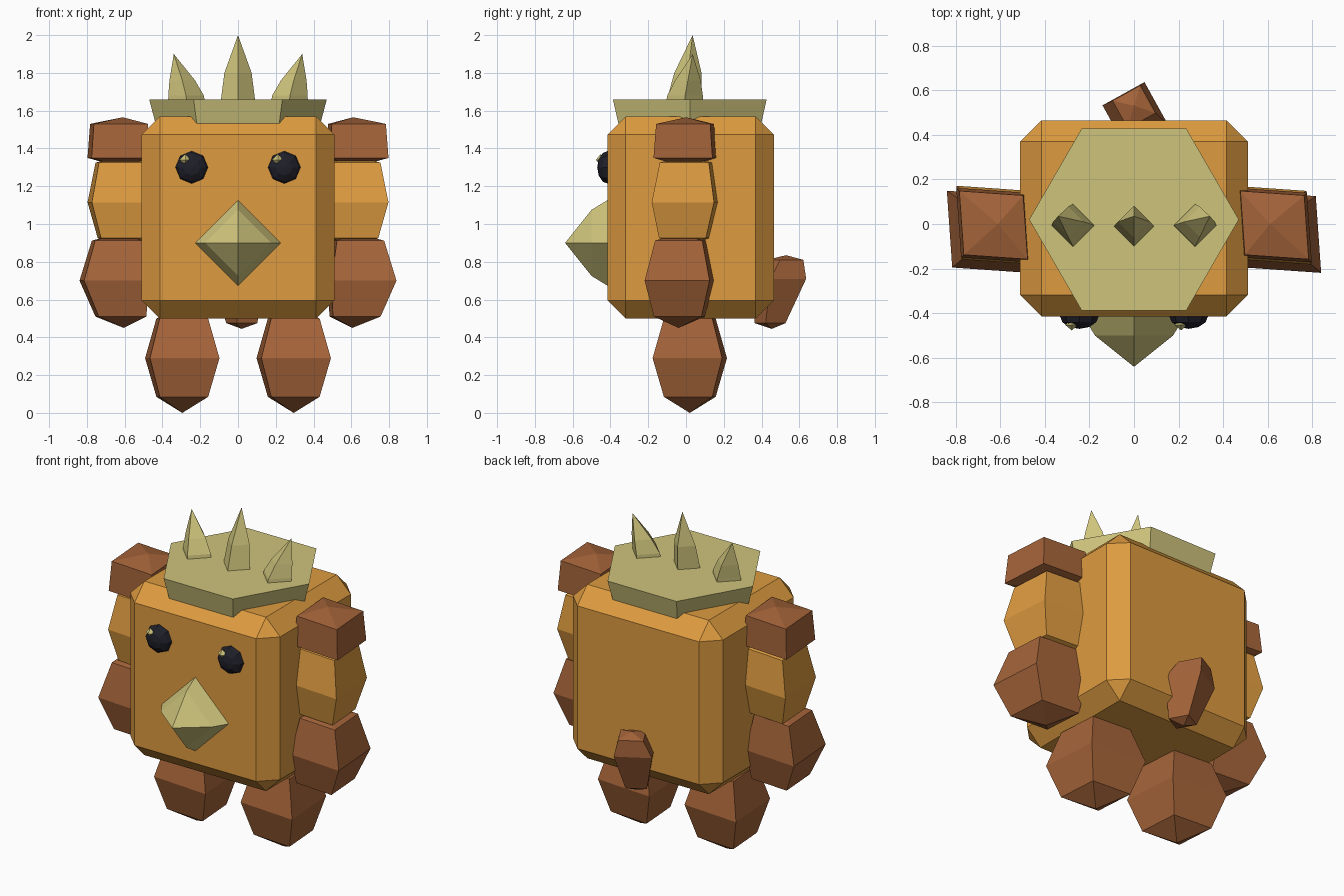
import bpy
import bmesh
from math import radians, cos, sin, pi
from mathutils import Matrix

old = bpy.data.objects.get("Cube")
if old:
    bpy.data.objects.remove(old, do_unlink=True)


def material(name, r, g, b):
    m = bpy.data.materials.new(name)
    m.use_nodes = True
    m.diffuse_color = (r, g, b, 1)
    m.node_tree.nodes["Principled BSDF"].inputs["Base Color"].default_value = (r, g, b, 1)
    return m


orange = material("orange", 0.73, 0.33, 0.051)
brown = material("brown", 0.37, 0.125, 0.041)
straw = material("straw yellow", 0.62, 0.55, 0.20)
black = material("eye black", 0.014, 0.014, 0.023)


def finish(name, bm, mat, location=(0, 0, 0), rotation=(0, 0, 0)):
    bmesh.ops.recalc_face_normals(bm, faces=bm.faces)
    mesh = bpy.data.meshes.new(name)
    bm.to_mesh(mesh)
    bm.free()
    mesh.materials.append(mat)
    ob = bpy.data.objects.new(name, mesh)
    ob.location = location
    ob.rotation_euler = rotation
    bpy.context.collection.objects.link(ob)
    return ob


def polygon(sides, turn=0):
    return [(cos(turn + 2 * pi * i / sides), sin(turn + 2 * pi * i / sides)) for i in range(sides)]


def loft(name, outline, rings, mat, location=(0, 0, 0), rotation=(0, 0, 0)):
    """Skin rings of (x, y, z, size); a size of 0 is a point."""
    bm = bmesh.new()
    loops = []
    for x, y, z, s in rings:
        if s:
            loops.append([bm.verts.new((x + u * s, y + v * s, z)) for u, v in outline])
        else:
            loops.append([bm.verts.new((x, y, z))])
    n = len(outline)
    for a, b in zip(loops, loops[1:]):
        for i in range(n):
            j = (i + 1) % n
            if len(a) == 1:
                bm.faces.new((a[0], b[i], b[j]))
            elif len(b) == 1:
                bm.faces.new((a[i], a[j], b[0]))
            else:
                bm.faces.new((a[i], a[j], b[j], b[i]))
    for end in (loops[0], loops[-1]):
        if len(end) > 1:
            bm.faces.new(end)
    return finish(name, bm, mat, location, rotation)


DIAMOND = polygon(4)
SKEW = 0.07
BLOCK = [(u - SKEW * v, v - SKEW * u) for u, v in ((1, 1), (-1, 1), (-1, -1), (1, -1))]

# Body: box with chamfered edges
bm = bmesh.new()
bmesh.ops.create_cube(bm, size=1, matrix=Matrix.Diagonal((1.02, 0.88, 1.07, 1)))
body = finish("body", bm, orange, (0, 0.025, 1.035))
bevel = body.modifiers.new("chamfer", "BEVEL")
bevel.width = 0.096
bevel.segments = 1

# Crown plate and its three spikes
loft("crown_plate", polygon(6), [(0, 0, 1.45, 0.415), (0, 0, 1.66, 0.47)], straw, (0, 0.02, 0))
loft("middle_spike", DIAMOND, [(0, -0.01, 1.62, 0.095), (0, -0.01, 1.66, 0.09),
                               (0, 0.01, 1.8, 0.072), (0, 0.035, 2, 0)], straw)

for side, s in (("left", 1), ("right", -1)):
    loft(side + "_spike", DIAMOND, [(s * 0.27, -0.01, 1.62, 0.1), (s * 0.275, -0.005, 1.68, 0.094),
                                    (s * 0.295, 0.01, 1.76, 0.068), (s * 0.34, 0.035, 1.9, 0)], straw)

    # Arm: three stacked blocks
    loft(side + "_shoulder", BLOCK, [(s * 0.62, 0, 1.3, 0), (s * 0.63, -0.005, 1.35, 0.156),
                                     (s * 0.63, -0.005, 1.53, 0.143), (s * 0.61, 0, 1.565, 0)], brown)
    loft(side + "_upper_arm", BLOCK, [(s * 0.61, 0, 0.88, 0), (s * 0.61, -0.01, 0.925, 0.124),
                                      (s * 0.62, -0.005, 1.115, 0.165), (s * 0.615, 0, 1.325, 0.13),
                                      (s * 0.61, 0, 1.36, 0)], orange)
    loft(side + "_hand", BLOCK, [(s * 0.605, -0.04, 0.45, 0), (s * 0.62, -0.035, 0.51, 0.126),
                                 (s * 0.655, -0.035, 0.7, 0.172), (s * 0.64, -0.03, 0.912, 0.125),
                                 (s * 0.63, -0.03, 0.95, 0)], brown)

    # Foot
    loft(side + "_foot", BLOCK, [(0, 0, 0, 0), (0, 0, 0.085, 0.128), (0, 0, 0.29, 0.184),
                                 (0, 0, 0.5, 0.128), (0, 0, 0.57, 0)], brown, (s * 0.295, 0.02, 0))

    # Eye with a small glint
    bm = bmesh.new()
    bmesh.ops.create_uvsphere(bm, u_segments=8, v_segments=6, radius=1,
                              matrix=Matrix.Diagonal((0.088, 0.088, 0.06, 1)))
    finish(side + "_eye", bm, black, (s * 0.245, -0.41, 1.3), (radians(90), 0, radians(0)))
    loft(side + "_eye_glint", DIAMOND, [(0, 0, -0.025, 0), (0, 0, 0, 0.03), (0, 0, 0.025, 0)], straw,
         (s * 0.245 - 0.034, -0.452, 1.34), (radians(90), 0, 0))

# Beak: faceted pyramid pointing forward
loft("beak", DIAMOND, [(0, 0, -0.05, 0.2), (0, 0, 0, 0.23), (0, 0, 0.09, 0.175), (0, 0, 0.23, 0)],
     straw, (0, -0.41, 0.9), (radians(90), 0, 0))

# Tail: turned block leaning backward
loft("tail", polygon(4, radians(74)), [(0.02, 0.455, 0.445, 0), (0.02, 0.445, 0.475, 0.085),
                                       (0.005, 0.49, 0.71, 0.152), (0, 0.525, 0.81, 0.1),
                                       (0, 0.53, 0.835, 0)], brown)
